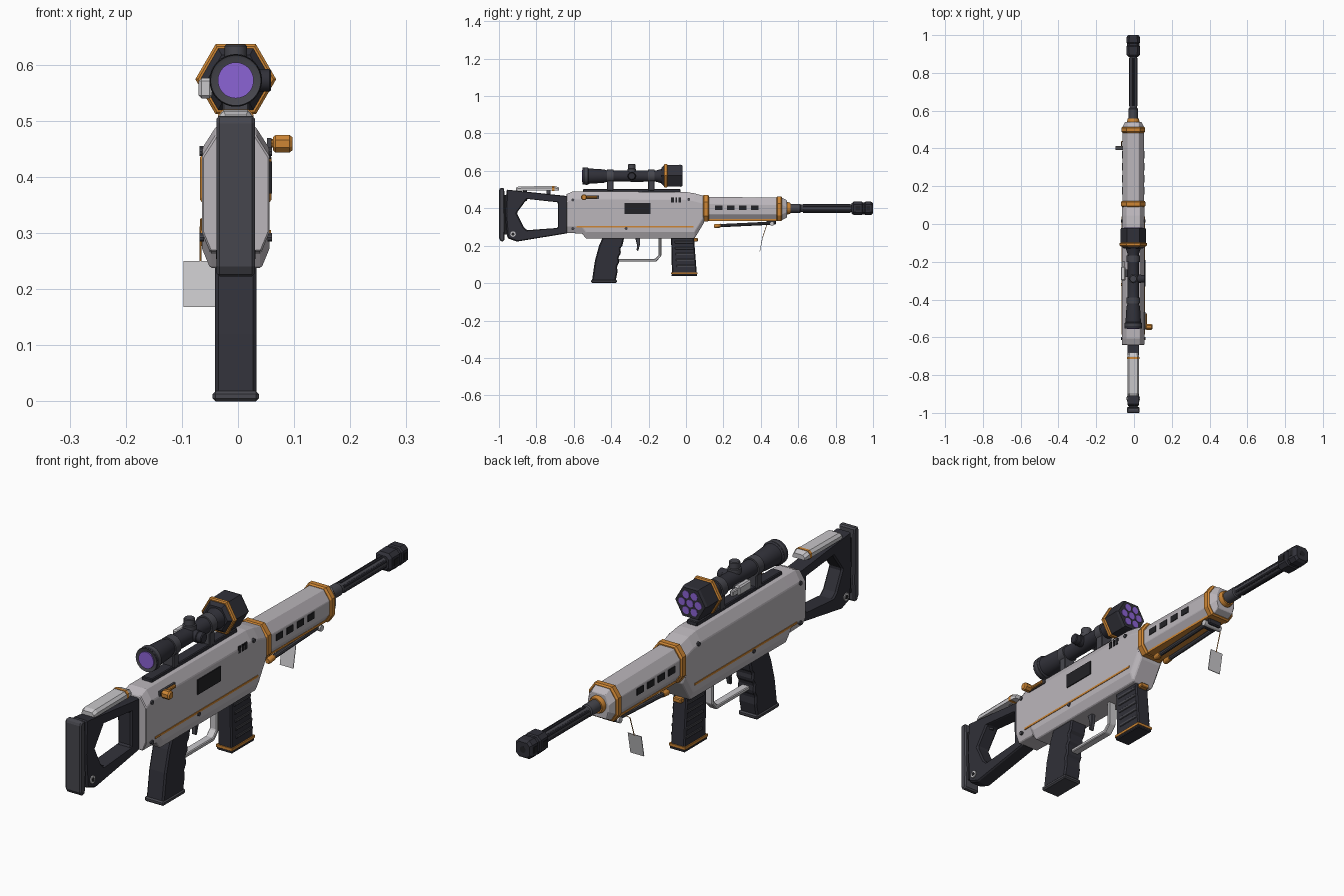
import bpy, bmesh, math

def material(name, rgb):
    m = bpy.data.materials.new(name)
    m.diffuse_color = (*rgb, 1)
    return m

GREY = material("pale_grey", (0.50, 0.47, 0.50))
LIGHT = material("light_trim", (0.58, 0.57, 0.59))
DARK = material("charcoal", (0.030, 0.030, 0.040))
MID = material("steel_grey", (0.062, 0.062, 0.075))
BLACK = material("near_black", (0.016, 0.016, 0.019))
ORANGE = material("orange", (0.62, 0.24, 0.035))
PURPLE = material("purple_glass", (0.26, 0.125, 0.66))

def finish(name, bm, mat, bevel=0.0, smooth=False):
    bmesh.ops.recalc_face_normals(bm, faces=bm.faces)
    me = bpy.data.meshes.new(name)
    bm.to_mesh(me)
    bm.free()
    me.materials.append(mat)
    if smooth:
        me.polygons.foreach_set("use_smooth", [True] * len(me.polygons))
        me.set_sharp_from_angle(angle=math.radians(35))
    ob = bpy.data.objects.new(name, me)
    bpy.context.collection.objects.link(ob)
    if bevel:
        b = ob.modifiers.new("bevel", "BEVEL")
        b.width, b.segments, b.limit_method = bevel, 1, 'ANGLE'
    return ob

def loft(name, stations, mat, axis='y', bevel=0.0, smooth=False):
    """Skin cross-sections [(t, [(a, b)...])...] placed along an axis, capped."""
    put = {'x': lambda t, a, b: (t, a, b), 'y': lambda t, a, b: (a, t, b),
           'z': lambda t, a, b: (a, b, t)}[axis]
    bm = bmesh.new()
    rows = [[bm.verts.new(put(t, a, b)) for a, b in pts] for t, pts in stations]
    n = len(rows[0])
    for p, q in zip(rows, rows[1:]):
        for i in range(n):
            j = (i + 1) % n
            bm.faces.new((p[i], p[j], q[j], q[i]))
    bm.faces.new(rows[0])
    bm.faces.new(rows[-1])
    return finish(name, bm, mat, bevel, smooth)

def ring(r, n=24, a=0.0, b=0.0, turn=0.0):
    return [(a + r * math.cos(turn + math.tau * i / n),
             b + r * math.sin(turn + math.tau * i / n)) for i in range(n)]

def lathe(name, prof, mat, axis='y', a=0.0, b=0.0, n=24, turn=0.0, smooth=True):
    return loft(name, [(t, ring(r, n, a, b, turn)) for t, r in prof], mat, axis, smooth=smooth)

def section(hw, z0, z1, top, ct, bot, cb):
    """Eight-sided section: half width, z range, top/bottom half width and chamfer height."""
    half = [(bot, z0), (hw, z0 + cb), (hw, z1 - ct), (top, z1)]
    return half + [(-x, z) for x, z in reversed(half)]

def prism(name, prof, hw, mat, bevel=0.0):
    return loft(name, [(-hw, prof), (hw, prof)], mat, 'x', bevel)

def box(name, x, y, z, mat, bevel=0.0):
    return loft(name, [(t, [(x[0], z[0]), (x[1], z[0]), (x[1], z[1]), (x[0], z[1])])
                       for t in y], mat, 'y', bevel)

def plate(name, side, x, y, z, mat, t=0.004):
    return box(name, sorted((side * (x - t), side * (x + t))), y, z, mat)

# Receiver
loft("receiver", [(y, section(0.0605, z0, z1, 0.035, 0.04, 0.046, 0.035)) for y, z0, z1 in (
    (-0.64, .267, .475), (-0.605, .267, .49), (-0.555, .265, .49), (-0.535, .238, .49),
    (0.0, .238, .487), (0.045, .238, .48), (0.095, .32, .466))], GREY, bevel=0.003)
box("scope_rail", (-0.022, 0.022), (-0.55, -0.03), (0.485, 0.503), DARK, 0.003)

# Receiver side details
plate("ejection_port", 1, 0.0605, (-0.33, -0.19), (0.37, 0.427), BLACK)
for s, tag in ((1, "right"), (-1, "left")):
    plate("side_stripe_" + tag, s, 0.0605, (-0.585, 0.04), (0.297, 0.305), ORANGE, 0.002)
    for i, (y, z) in enumerate(((-0.605, .445), (-0.605, .292), (-0.32, .292), (0.015, .447))):
        x = s * 0.0605
        lathe(f"pin_{tag}_{i}", [(x - .004, .008), (x + .004, .008)], MID, 'x', y, z, 10)
for i, (y, w) in enumerate(((-0.072, .007), (-0.052, .005), (-0.034, .007))):
    plate(f"small_vent_{i}", 1, 0.0605, (y - w, y + w), (0.432, 0.458), BLACK, 0.002)

# Bolt handle
box("bolt_track", (0.056, 0.064), (-0.56, -0.465), (0.451, 0.469), MID)
lathe("bolt_rod", [(-0.55, .007), (-0.475, .007)], ORANGE, a=0.066, b=0.46, n=10)
lathe("bolt_stem", [(0.058, .008), (0.075, .008)], ORANGE, 'x', -0.545, 0.46, 10)
lathe("bolt_knob", [(0.066, .012), (0.071, .017), (0.096, .017), (0.1015, .012)],
      ORANGE, 'x', -0.545, 0.459, 8, math.pi / 8, False)

# Handguard with orange bands
def guard(hw, z0, z1, g=0.0):
    return section(hw + g, z0 - g, z1 + g, 0.03 + g, 0.037, 0.036 + g, 0.03)

loft("handguard", [(0.09, guard(.057, .338, .462)), (0.515, guard(.056, .338, .456)),
                   (0.54, guard(.044, .35, .442))], GREY, bevel=0.002)
loft("rear_band", [(y, guard(.057, .337, .464, g)) for y, g in
                   ((.09, .002), (.096, .007), (.117, .007), (.123, .002))], ORANGE)
loft("front_band", [(y, guard(.056, .338, .456, g)) for y, g in
                    ((.483, .002), (.489, .007), (.508, .007), (.514, .002))], ORANGE)
box("lower_trim", (-0.04, 0.04), (0.11, 0.5), (0.333, 0.342), ORANGE)
for s, tag in ((1, "right"), (-1, "left")):
    for i in range(4):
        y = 0.175 + i * 0.064
        plate(f"cooling_slot_{tag}_{i}", s, 0.0565, (y - .02, y + .02), (0.39, 0.415), BLACK, 0.003)

# Barrel and muzzle brake
lathe("barrel_collar", [(.53, .033), (.545, .033), (.558, .029)], ORANGE, b=0.4)
lathe("barrel", [(.54, .024), (.61, .024), (.615, .02), (.9, .02)], MID, b=0.4)
for i in range(6):
    c = math.tau * i / 6 + math.pi / 6
    lathe(f"barrel_rib_{i}", [(.625, .006), (.88, .006)], DARK, a=.018 * math.cos(c),
          b=.4 + .018 * math.sin(c), n=8)
loft("muzzle_brake", [(y, section(w, .4 - w, .4 + w, w * .6, w * .4, w * .6, w * .4)) for y, w in
     ((.885, .026), (.895, .035), (.94, .036), (.945, .032), (.955, .032), (.96, .036),
      (.99, .035), (1.0, .028))], DARK)
lathe("bore", [(.99, .012), (1.0005, .012)], BLACK, b=0.4)
for s in (1, -1):
    plate("brake_port_rear", s, 0.035, (0.905, 0.932), (0.388, 0.412), BLACK, 0.002)
    plate("brake_port_front", s, 0.035, (0.966, 0.984), (0.388, 0.412), BLACK, 0.002)

# Scope
SZ = 0.572
lathe("scope_tube", [(-.548, .038), (-.55, .046), (-.525, .046), (-.52, .041), (-.44, .036),
                     (-.42, .03), (-.16, .03), (-.11, .045)], DARK, b=SZ, n=32)
lathe("eyepiece_ring", [(-.5505, .041), (-.553, .045), (-.527, .047), (-.523, .043)], MID, b=SZ, n=32)
lathe("eyepiece_lens", [(-.555, .032), (-.545, .032)], PURPLE, b=SZ, n=32)
for y in (-0.405, -0.185):
    lathe("scope_ring", [(y - .017, .036), (y + .017, .036)], MID, b=SZ)
    box("scope_mount", (-0.024, 0.024), (y - .017, y + .017), (0.495, 0.56), MID, 0.003)
lathe("top_turret", [(.59, .024), (.61, .024), (.612, .02), (.633, .02), (.636, .017)], MID, 'z', 0, -0.29)
lathe("side_turret", [(.02, .022), (.04, .022), (.042, .02), (.06, .02), (.063, .017)], DARK, 'x', -0.29, SZ)
box("scope_sensor", (-0.066, -0.042), (-0.3, -0.225), (0.54, 0.576), LIGHT, 0.005)
box("scope_sensor_tip", (-0.061, -0.046), (-0.23, -0.195), (0.547, 0.569), LIGHT, 0.003)
box("sensor_bracket", (-0.045, -0.02), (-0.28, -0.24), (0.55, 0.567), MID)
lathe("objective_housing", [(-.13, .05), (-.115, .066), (-.03, .068), (-.02, .064)],
      DARK, b=SZ + .002, n=6, smooth=False)
lathe("objective_band", [(-.118, .067), (-.114, .072), (-.102, .072), (-.098, .067)],
      ORANGE, b=SZ + .002, n=6, smooth=False)
for i in range(7):
    r = 0.035 if i else 0
    lathe(f"objective_lens_{i}", [(-.025, .0145), (-.018, .0145)], PURPLE,
          a=r * math.cos(i * math.pi / 3), b=SZ + .002 + r * math.sin(i * math.pi / 3), n=16)

# Skeleton stock: bridge an outer and an inner outline
outer = [(-.96, .5), (-.63, .465), (-.63, .267), (-.905, .222), (-.955, .24), (-.965, .37)]
inner = [(-.85, .45), (-.685, .432), (-.685, .295), (-.85, .283), (-.868, .3), (-.905, .375)]
bm = bmesh.new()
loops = [[bm.verts.new((x, y, z)) for y, z in pts]
         for x, pts in ((-.03, outer), (.03, outer), (.03, inner), (-.03, inner))]
for k in range(4):
    p, q = loops[k], loops[(k + 1) % 4]
    for i in range(6):
        j = (i + 1) % 6
        bm.faces.new((p[i], p[j], q[j], q[i]))
finish("stock_frame", bm, DARK, 0.006)
prism("butt_pad", [(-1, .24), (-.99, .222), (-.972, .225), (-.968, .3), (-.972, .507),
                   (-.992, .509), (-1, .5)], 0.034, MID, 0.005)
box("butt_spacer", (-0.022, 0.022), (-0.975, -0.945), (0.26, 0.47), BLACK)
for s in (1, -1):
    x = s * 0.03
    lathe("sling_socket", [(x - .004, .015), (x + .004, .015)], LIGHT, 'x', -0.925, 0.262, 12)
    lathe("sling_hole", [(x - .005, .008), (x + .005, .008)], BLACK, 'x', -0.925, 0.262, 12)

# Cheek rest
loft("cheek_rest", [(y, section(w, .494, z, w * .7, .01, w, .003)) for y, w, z in
     ((-.91, .026, .51), (-.895, .031, .517), (-.7, .031, .519), (-.68, .026, .512))], LIGHT)
loft("cheek_band", [(y, section(.032, .493, .5205, .023, .01, .032, .003)) for y in (-.716, -.704)], ORANGE)
for y in (-0.86, -0.735):
    lathe("cheek_post", [(.44, .011), (.5, .011)], MID, 'z', 0, y, 12)

# Pistol grip with finger swells
prism("pistol_grip", [(-.445, .245), (-.33, .245), (-.34, .2), (-.352, .185), (-.347, .16),
                      (-.361, .14), (-.357, .11), (-.369, .09), (-.366, .06), (-.377, .01),
                      (-.503, .01), (-.487, .12), (-.465, .2)], 0.037, DARK, 0.006)
box("grip_base", (-0.041, 0.041), (-0.507, -0.37), (0.0, 0.018), MID, 0.005)

# Trigger and guard
prism("trigger_guard", [(-.36, .115), (-.16, .115), (-.132, .145), (-.132, .245), (-.146, .245),
                        (-.146, .15), (-.166, .13), (-.36, .13)], 0.016, LIGHT, 0.003)
prism("trigger", [(-.272, .245), (-.245, .245), (-.245, .21), (-.256, .172), (-.264, .175),
                  (-.262, .205)], 0.009, MID, 0.002)

# Magazine
prism("magazine", [(-.08, .25), (.042, .25), (.058, .05), (-.075, .05)], 0.03, DARK, 0.005)
for i in range(5):
    z, y = 0.085 + i * 0.032, 0.008 - i * 0.003
    box(f"magazine_rib_{i}", (-0.033, 0.033), (y - .058, y + .043), (z, z + .012), MID, 0.002)
box("magazine_band", (-0.034, 0.034), (-0.079, 0.061), (0.048, 0.058), ORANGE)
box("magazine_base", (-0.033, 0.033), (-0.077, 0.06), (0.037, 0.049), DARK, 0.003)
box("magazine_catch", (-0.018, 0.018), (0.035, 0.063), (0.222, 0.24), ORANGE, 0.003)

# Folded bipod
for s in (1, -1):
    x = s * 0.024
    loft("bipod_leg", [(.18, ring(.009, 10, x, .307)), (.47, ring(.009, 10, x, .321))], MID, smooth=True)
    loft("bipod_foot", [(.15, ring(.009, 10, x, .305)), (.157, ring(.012, 10, x, .305)),
                        (.185, ring(.011, 10, x, .307))], ORANGE, smooth=True)
box("bipod_mount", (-0.03, 0.03), (0.43, 0.48), (0.312, 0.34), DARK, 0.004)
lathe("bipod_pivot", [(-.04, .012), (.04, .012)], LIGHT, 'x', 0.46, 0.318, 12)

# Hanging tag
prism_string = loft("tag_string", [(.245, ring(.002, 6, -.063, .41)), (.325, ring(.002, 6, -.062, .436)),
                                   (.335, ring(.002, 6, -.036, .445))], ORANGE, 'z')
loft("tag", [(x, [(.393, .168), (.396, .168), (.412, .25), (.409, .25)]) for x in (-.0935, -.036)], LIGHT, 'x')

# Centre the whole model sideways
for ob in bpy.context.collection.objects:
    ob.location.x = -0.004
